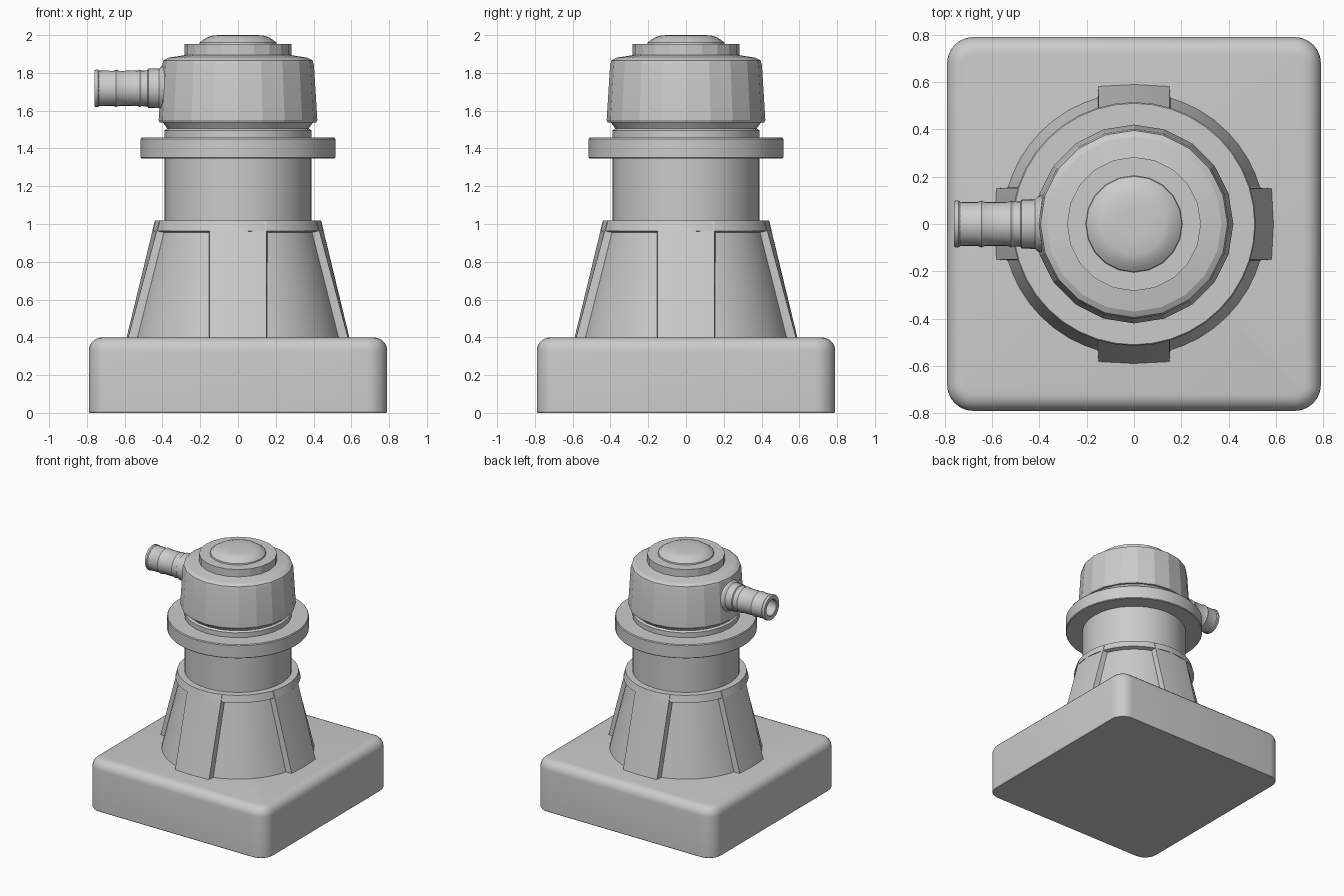
import bpy
from math import sin, cos, pi, radians
from mathutils import Matrix, Vector

if "Cube" in bpy.data.objects:
    bpy.data.objects.remove(bpy.data.objects["Cube"])


def make(name, verts, faces, angle=30, matrix=None):
    mesh = bpy.data.meshes.new(name)
    mesh.from_pydata(verts, [], faces)
    obj = bpy.data.objects.new(name, mesh)
    bpy.context.collection.objects.link(obj)
    if matrix:
        mesh.transform(matrix)
    bpy.ops.object.select_all(action='DESELECT')
    obj.select_set(True)
    bpy.context.view_layer.objects.active = obj
    if angle:
        bpy.ops.object.shade_smooth_by_angle(angle=radians(angle))
    return obj


def loft(name, rings, bottom=False, top=False, angle=30, matrix=None):
    n = len(rings[0])
    verts = [p for ring in rings for p in ring]
    faces = [(k * n + j, k * n + (j + 1) % n, (k + 1) * n + (j + 1) % n, (k + 1) * n + j)
             for k in range(len(rings) - 1) for j in range(n)]
    if bottom:
        faces.append(tuple(reversed(range(n))))
    if top:
        faces.append(tuple(range(len(verts) - n, len(verts))))
    return make(name, verts, faces, angle, matrix)


def lathe(name, profile, n=32, **kw):
    rings = [[(r * cos(2 * pi * j / n), r * sin(2 * pi * j / n), z) for j in range(n)]
             for r, z in profile]
    return loft(name, rings, **kw)


def rounded_square(half, radius, z, steps=6):
    ring = []
    for q in range(4):
        mid = q * pi / 2 + pi / 4
        cx, cy = [(half - radius) * (1 if f(mid) > 0 else -1) for f in (cos, sin)]
        for s in range(steps + 1):
            a = q * pi / 2 + s * pi / 2 / steps
            ring.append((cx + radius * cos(a), cy + radius * sin(a), z))
    return ring


# Square base with rounded corners and top edge
steps = [(0.005, 0), (0, 0.008)]
steps += [(0.07 * (1 - cos(i * pi / 10)), 0.33 + 0.07 * sin(i * pi / 10)) for i in range(6)]
loft("base", [rounded_square(0.79 - d, 0.11 - d, z) for d, z in steps], bottom=True, top=True)

# Tapered pedestal with recessed wall and upper rim
lathe("pedestal", [(0.555, 0.398), (0.422, 0.955), (0.454, 0.963), (0.44, 1.018), (0.38, 1.018)], 48)

# Four ribs, flush with the rim at the top
w = 0.15
outer = [[(-w, -0.582), (0, -0.59), (w, -0.582)], [(-w, -0.416), (0, -0.44), (w, -0.416)]]
inner = [[(w + 0.006, -0.50), (-w - 0.006, -0.50)], [(w + 0.006, -0.37), (-w - 0.006, -0.37)]]
rings = [[(x, y, z) for x, y in outer[i] + inner[i]] for i, z in enumerate((0.398, 1.017))]
for i, side in enumerate(("front", "right", "back", "left")):
    loft("rib_" + side, rings, top=True, angle=20, matrix=Matrix.Rotation(i * pi / 2, 4, 'Z'))

# Column, collar and neck
lathe("column", [(0.39, 1.015), (0.39, 1.352)], 32)
lathe("collar", [(0.38, 1.347), (0.51, 1.347), (0.515, 1.352), (0.515, 1.45), (0.51, 1.457), (0.36, 1.457)], 40)
lathe("neck", [(0.39, 1.455), (0.39, 1.495), (0.375, 1.505), (0.385, 1.52), (0.40, 1.54)], 24)

# Faceted cap with raised disc and button
lathe("cap", [(0.38, 1.538), (0.415, 1.538), (0.42, 1.55), (0.402, 1.84), (0.395, 1.866),
              (0.37, 1.88), (0.275, 1.895)], 20, angle=15)
lathe("cap_disc", [(0.283, 1.885), (0.283, 1.952), (0.2, 1.952)], 20, angle=15)
lathe("button", [(0.205, 1.95), (0.202, 1.962), (0.185, 1.975), (0.16, 1.99), (0.13, 1.999), (0.06, 2.0)],
      20, top=True)

# Hollow hose nozzle pointing left
nozzle = [(0.125, 0.37), (0.118, 0.405), (0.105, 0.418), (0.104, 0.475), (0.096, 0.48), (0.094, 0.51),
          (0.099, 0.52), (0.094, 0.53), (0.093, 0.63), (0.099, 0.645), (0.093, 0.66), (0.094, 0.735),
          (0.099, 0.742), (0.099, 0.754), (0.095, 0.76), (0.066, 0.76), (0.062, 0.755), (0.062, 0.43)]
lathe("nozzle", nozzle, 24, top=True,
      matrix=Matrix.Translation(Vector((0, 0, 1.718))) @ Matrix.Rotation(-pi / 2, 4, 'Y'))
